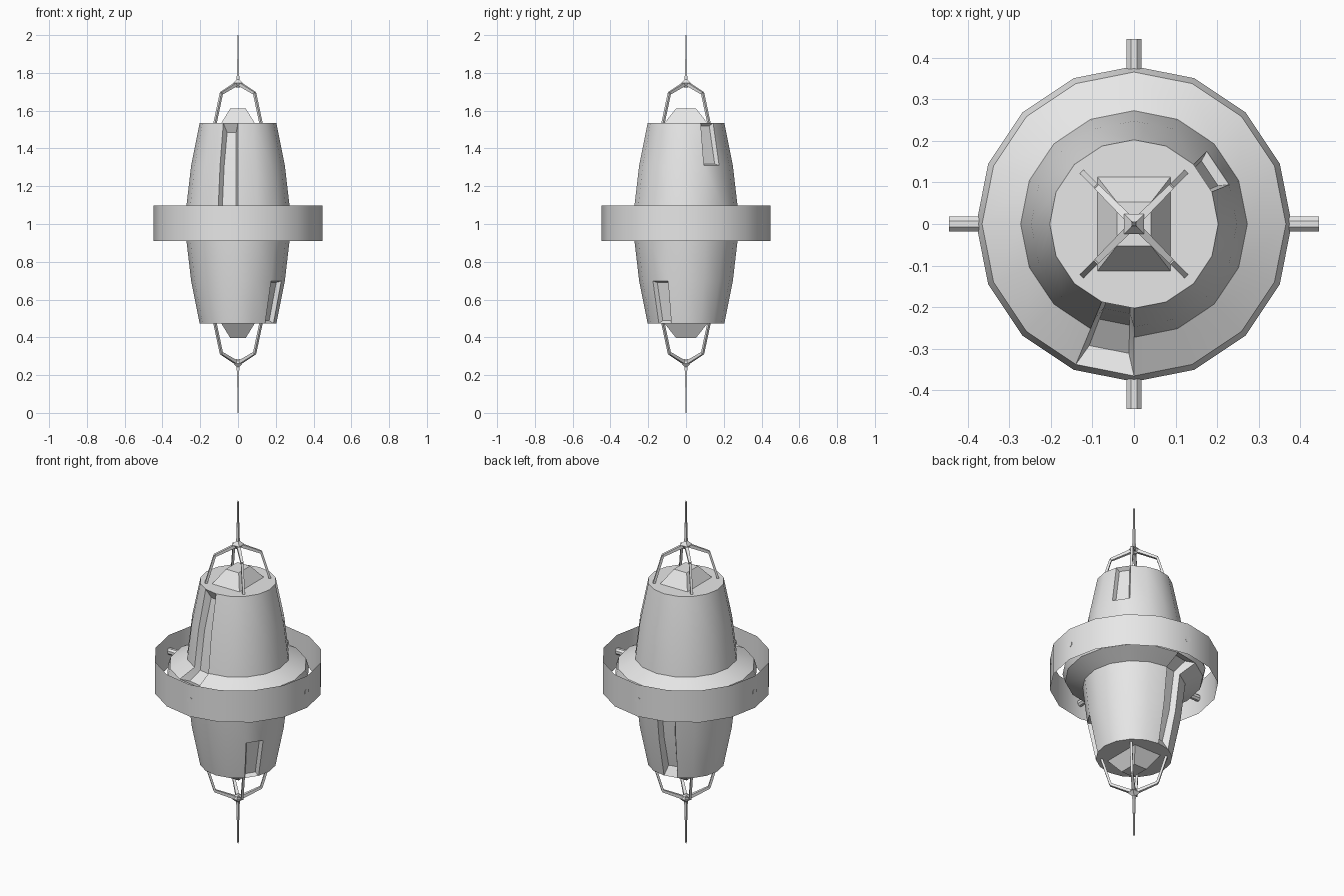
import bpy, bmesh
from math import cos, sin, pi, sqrt
from mathutils import Matrix, Vector

cube = bpy.data.objects.get("Cube")
if cube:
    bpy.data.objects.remove(cube, do_unlink=True)

CENTRE = 1.004   # height of the station's mid plane
SIDES = 16

grey = bpy.data.materials.new("plain_grey")
grey.use_nodes = True
grey.diffuse_color = (0.8, 0.8, 0.8, 1)
grey.node_tree.nodes["Principled BSDF"].inputs["Base Color"].default_value = (0.8, 0.8, 0.8, 1)


def add_flipped_copy(bm):
    """Repeat the upper half below, turned half round the x axis."""
    geom = bm.verts[:] + bm.edges[:] + bm.faces[:]
    copy = bmesh.ops.duplicate(bm, geom=geom)["geom"]
    verts = [g for g in copy if isinstance(g, bmesh.types.BMVert)]
    bmesh.ops.rotate(bm, verts=verts, matrix=Matrix.Rotation(pi, 3, 'X'))
    bmesh.ops.remove_doubles(bm, verts=bm.verts[:], dist=0.0005)


def finish(name, bm, smooth=False):
    mesh = bpy.data.meshes.new(name)
    bm.to_mesh(mesh)
    bm.free()
    mesh.materials.append(grey)
    obj = bpy.data.objects.new(name, mesh)
    obj.location.z = CENTRE
    bpy.context.collection.objects.link(obj)
    if smooth:
        bpy.ops.object.select_all(action='DESELECT')
        obj.select_set(True)
        bpy.context.view_layer.objects.active = obj
        bpy.ops.object.shade_smooth_by_angle(angle=pi / 6)
    return obj


def lathe(bm, profile):
    """Return the faces as bands[row][side], from the top down."""
    rings = [[bm.verts.new((r * cos(2 * pi * i / SIDES), r * sin(2 * pi * i / SIDES), z))
              for i in range(SIDES)] for r, z in profile]
    bands = []
    for up, low in zip(rings, rings[1:]):
        bands.append([bm.faces.new((up[i], low[i], low[(i + 1) % SIDES], up[(i + 1) % SIDES]))
                      for i in range(SIDES)])
    return rings, bands


def beam(bm, a, b, r1, r2, sides=4):
    a, b = Vector(a), Vector(b)
    turn = (b - a).to_track_quat('Z', 'Y').to_matrix().to_4x4()
    place = Matrix.Translation((a + b) / 2) @ turn @ Matrix.Rotation(pi / sides, 4, 'Z')
    bmesh.ops.create_cone(bm, cap_ends=True, segments=sides, radius1=r1, radius2=r2,
                          depth=(b - a).length, matrix=place)


# Hull: tapered tower on a wide collar
bm = bmesh.new()
rings, bands = lathe(bm, [(0.203, 0.531), (0.248, 0.306), (0.273, 0.092),
                          (0.366, 0.046), (0.38, 0)])
bm.faces.new(rings[0])
bm.normal_update()

# Recessed window near the top of the tower
bmesh.ops.inset_region(bm, faces=[bands[0][1]], use_boundary=True, use_even_offset=True,
                       thickness=0.012, depth=-0.022)

# Long recessed channel down the tower and over the collar
slot = [band[11] for band in bands[:3]]
bmesh.ops.inset_region(bm, faces=slot, use_boundary=True, use_even_offset=True,
                       thickness=0.016, depth=-0.03)
floor_verts = list({v for f in slot for v in f.verts})
for v in sorted(floor_verts, key=lambda v: v.co.z)[-2:]:
    v.co.z -= 0.03
for v in sorted(floor_verts, key=lambda v: v.co.xy.length)[-2:]:
    v.co.xy *= 0.93
add_flipped_copy(bm)
finish("hull", bm, smooth=True)

# Outer ring: thin open band
bm = bmesh.new()
lathe(bm, [(0.447, 0.093), (0.447, -0.093)])
finish("outer_ring", bm, smooth=True)

# Four spokes holding the ring
bm = bmesh.new()
for k in range(4):
    d = Vector((cos(k * pi / 2), sin(k * pi / 2), 0))
    beam(bm, d * 0.35, d * 0.446, 0.019, 0.019, 8)
finish("ring_spokes", bm)

# Blunt pyramids on both ends
bm = bmesh.new()
bmesh.ops.create_cone(bm, cap_ends=True, segments=4, radius1=sqrt(2), radius2=0.47 * sqrt(2),
                      depth=0.076, matrix=Matrix.Translation((0, 0, 0.569)) @
                      Matrix.Diagonal((0.088, 0.113, 1, 1)) @ Matrix.Rotation(pi / 4, 4, 'Z'))
add_flipped_copy(bm)
finish("end_pyramids", bm)

# Antennas: four bent legs, a hub and a spire on both ends
bm = bmesh.new()
for sx in (-1, 1):
    for sy in (-1, 1):
        knee = (sx * 0.088, sy * 0.088, 0.688)
        beam(bm, (sx * 0.122, sy * 0.122, 0.528), knee, 0.009, 0.009)
        beam(bm, knee, (sx * 0.012, sy * 0.012, 0.735), 0.01, 0.013)
beam(bm, (0, 0, 0.718), (0, 0, 0.742), 0.014, 0.034)
beam(bm, (0, 0, 0.742), (0, 0, 0.762), 0.034, 0.01)
beam(bm, (0, 0, 0.755), (0, 0, 0.87), 0.01, 0.007)
beam(bm, (0, 0, 0.87), (0, 0, 0.996), 0.005, 0.004)
add_flipped_copy(bm)
for v in bm.verts:
    if v.co.z < -0.99:
        v.co.z = -CENTRE
finish("antennas", bm)
